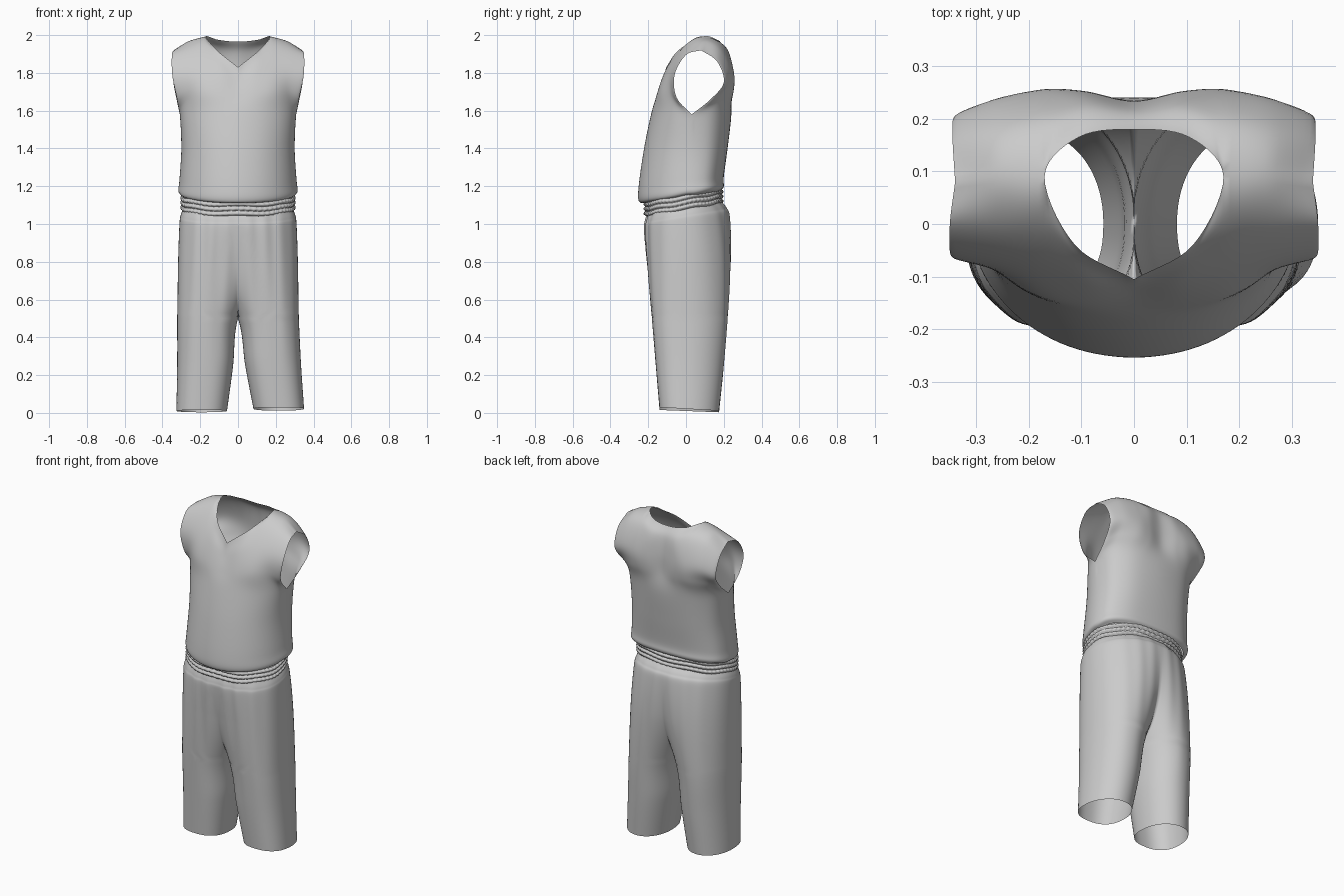
import bpy, bmesh, math
from mathutils import Vector as V

if "Cube" in bpy.data.objects:
    bpy.data.objects.remove(bpy.data.objects["Cube"])


def spow(v, p):
    return math.copysign(abs(v) ** p, v)


def catmull(p0, p1, p2, p3, t):
    return 0.5 * (2 * p1 + (p2 - p0) * t + (2 * p0 - 5 * p1 + 4 * p2 - p3) * t * t
                  + (3 * p1 - p0 - 3 * p2 + p3) * t ** 3)


def spline(pts, sub, first=None, last=None):
    """Smooth curve through pts, with optional phantom end points."""
    first = first or 2 * pts[0] - pts[1]
    last = last or 2 * pts[-1] - pts[-2]
    p = [first] + pts + [last]
    out = [catmull(*p[i:i + 4], k / sub) for i in range(len(pts) - 1) for k in range(sub)]
    return out + [pts[-1].copy()]


def add_grid(bm, rows, flip=False):
    vs = [[bm.verts.new(c) for c in r] for r in rows]
    for a, b in zip(vs, vs[1:]):
        for j in range(len(a) - 1):
            f = [a[j], a[j + 1], b[j + 1], b[j]]
            bm.faces.new(f[::-1] if flip else f)


def finish(bm, name):
    bmesh.ops.remove_doubles(bm, verts=bm.verts, dist=0.0004)
    bmesh.ops.dissolve_degenerate(bm, edges=bm.edges, dist=0.0001)
    me = bpy.data.meshes.new(name)
    bm.to_mesh(me)
    bm.free()
    ob = bpy.data.objects.new(name, me)
    bpy.context.collection.objects.link(ob)
    for p in me.polygons:
        p.use_smooth = True


TILT = 0.17  # the waist rises towards the back

# ---- sleeveless top: z, half width, front y, back y, tilt share
LOWER = [(1.145, .285, -.215, .185, 1), (1.165, .315, -.25, .20, 1),
         (1.23, .31, -.25, .20, .6), (1.40, .30, -.222, .22, 0), (1.58, .308, -.185, .24, 0)]
# chest, upper chest and neckline/shoulder rows, from the centre to the armhole
FRONT = [[(0, -.155, 1.68), (.10, -.152, 1.69), (.19, -.130, 1.71), (.267, -.087, 1.71), (.325, -.05, 1.67)],
         [(0, -.125, 1.76), (.09, -.115, 1.80), (.18, -.082, 1.84), (.27, -.07, 1.82), (.348, -.06, 1.79)],
         [(0, -.112, 1.80), (.10, -.072, 1.875), (.172, 0, 1.95), (.265, .0, 1.925), (.35, .0, 1.895)],
         [(0, -.105, 1.83), (.112, -.04, 1.92), (.17, .09, 1.993), (.26, .09, 1.968), (.34, .08, 1.92)]]
BACK = [[(0, .235, 1.70), (.10, .25, 1.70), (.19, .245, 1.70), (.278, .20, 1.69), (.325, .13, 1.66)],
        [(0, .232, 1.81), (.10, .25, 1.81), (.18, .25, 1.81), (.27, .235, 1.79), (.342, .20, 1.75)],
        [(0, .215, 1.91), (.09, .222, 1.92), (.175, .195, 1.945), (.265, .18, 1.925), (.345, .165, 1.86)],
        [(0, .18, 1.965), (.105, .165, 1.975), (.17, .09, 1.993), (.26, .09, 1.968), (.34, .08, 1.92)]]
SUB = 7


def panel(upper, other, front):
    ctrl = []
    for z, w, yf, yb, tl in LOWER:
        row = []
        for k in range(5):
            a = math.radians(90 - 22.5 * k)
            n = 2.05 if front else 2.5
            y = 0.03 + ((yf if front else yb) - 0.03) * spow(math.sin(a), 2 / n)
            x = 0 if k == 0 else w * spow(math.cos(a), 2 / n)
            row.append(V((x, y, z + TILT * y * tl)))
        ctrl.append(row)
    ctrl += [[V(p) for p in r] for r in upper]
    dense = []
    for i, r in enumerate(ctrl):
        c1, c3, c4 = r[1], r[3], r[4]
        start = None if front and i >= 7 else V((-c1.x, c1.y, c1.z))
        if i == 8:  # round neck opening, straight shoulder
            dense.append(spline(r[:3], SUB, start, V(other[3][1]))[:-1] + spline(r[2:], SUB))
        else:
            dense.append(spline(r, SUB, start, V((c3.x, 2 * c4.y - c3.y, c3.z))))
    over = spline([V(p) for p in other[2]], SUB)   # the surface beyond the shoulder seam
    cols = []
    for j, c in enumerate(zip(*dense)):
        c = list(c)
        smooth = spline(c, SUB, None, over[j] if j >= 2 * SUB else None)
        corner = smooth[:4 * SUB] + spline(c[4:], SUB)  # pointed underarm
        t = max(0, j / SUB - 3)
        cols.append([p.lerp(q, t) for p, q in zip(smooth, corner)])
    return [list(r) for r in zip(*cols)]


front, back = panel(FRONT, BACK, True), panel(BACK, FRONT, False)
for i in range(4 * SUB + 1):            # side seam
    back[i][-1] = front[i][-1].copy()
for j in range(2 * SUB, 4 * SUB + 1):   # shoulder seam
    back[-1][j] = front[-1][j].copy()
bm = bmesh.new()
for s in (1, -1):
    for rows, f in ((front, s < 0), (back, s > 0)):
        add_grid(bm, [[V((s * p.x, p.y, p.z)) for p in r] for r in rows], f)
finish(bm, "sleeveless_top")

# ---- gathered elastic waistband with three ridges
bm = bmesh.new()
rows, N = [], 240
for i in range(25):
    t = i / 24
    bulge = 0.009 * abs(math.sin(3 * math.pi * t)) - 0.004
    row = []
    for j in range(N + 1):
        a = 2 * math.pi * (j % N) / N
        r = bulge + 0.002 * math.sin(60 * a + 2 * math.sin(9 * t))
        x = (0.298 + r) * spow(math.cos(a), 2 / 2.2)
        y = -0.013 + (0.205 + r) * spow(math.sin(a), 2 / 2.2)
        row.append(V((x, y, 1.078 + 0.075 * t + TILT * y + 0.003 * math.sin(7 * a))))
    rows.append(row)
add_grid(bm, rows)
finish(bm, "waistband")

# ---- shorts: z, outer x, front y, back y, inner x (negative = legs merged)
LEG = [(0.01, .338, -.14, .175, .07), (.25, .328, -.16, .20, .032), (.5, .322, -.18, .22, 0),
       (.8, .317, -.205, .237, -.13), (1.0, .31, -.22, .232, -.25),
       (1.05, .303, -.217, .215, -.285), (1.09, .288, -.205, .188, -.286)]


def leg_rows(side):
    a = spline([V(k[:3]) for k in LEG], 10)
    b = spline([V((k[3], k[4], 0)) for k in LEG], 10)
    rows, M = [], 72
    for p, q in zip(a, b):
        z, xo, yf, yb, xi = p.x, p.y, p.z, q.x, q.y
        cx, w = (xo + xi) / 2, (xo - xi) / 2
        cy = (yf + yb) / 2 - .015       # widest line sits forward of the middle
        fold = 0.016 * min(1, max(0, (z - .2) / .7))
        row = []
        for j in range(M + 1):
            is_front = j < M / 2
            n = 2.5 if is_front else 2.05
            T = math.pi if xi >= -1e-6 else math.acos(-min(1, max(0, cx / w)) ** (n / 2))
            th = T * (2 * j / M - 1)
            x = cx + w * spow(math.cos(th), 2 / n)
            if xi < 0 and j in (0, M):
                x = 0
            y = ((cy - yf) if is_front else (yb - cy)) * spow(math.sin(th), 2 / n)
            k = fold if is_front else fold * .4
            y = cy + y * (1 + k * math.cos(75 * x + 2 * z))
            zz = z + TILT * y * min(1, max(0, (z - .8) / .25))
            # the right hem lifts slightly to the front
            lift = max(0, 1 - z / .3) * (.012 - .06 * y if side > 0 else -.04 * y)
            zz += max(-.01, lift)
            row.append(V((side * x + 0.012 * max(0, 1 - z / .5), y, zz)))
        rows.append(row)
    return rows


bm = bmesh.new()
for s in (1, -1):
    add_grid(bm, leg_rows(s), s < 0)
finish(bm, "shorts")
